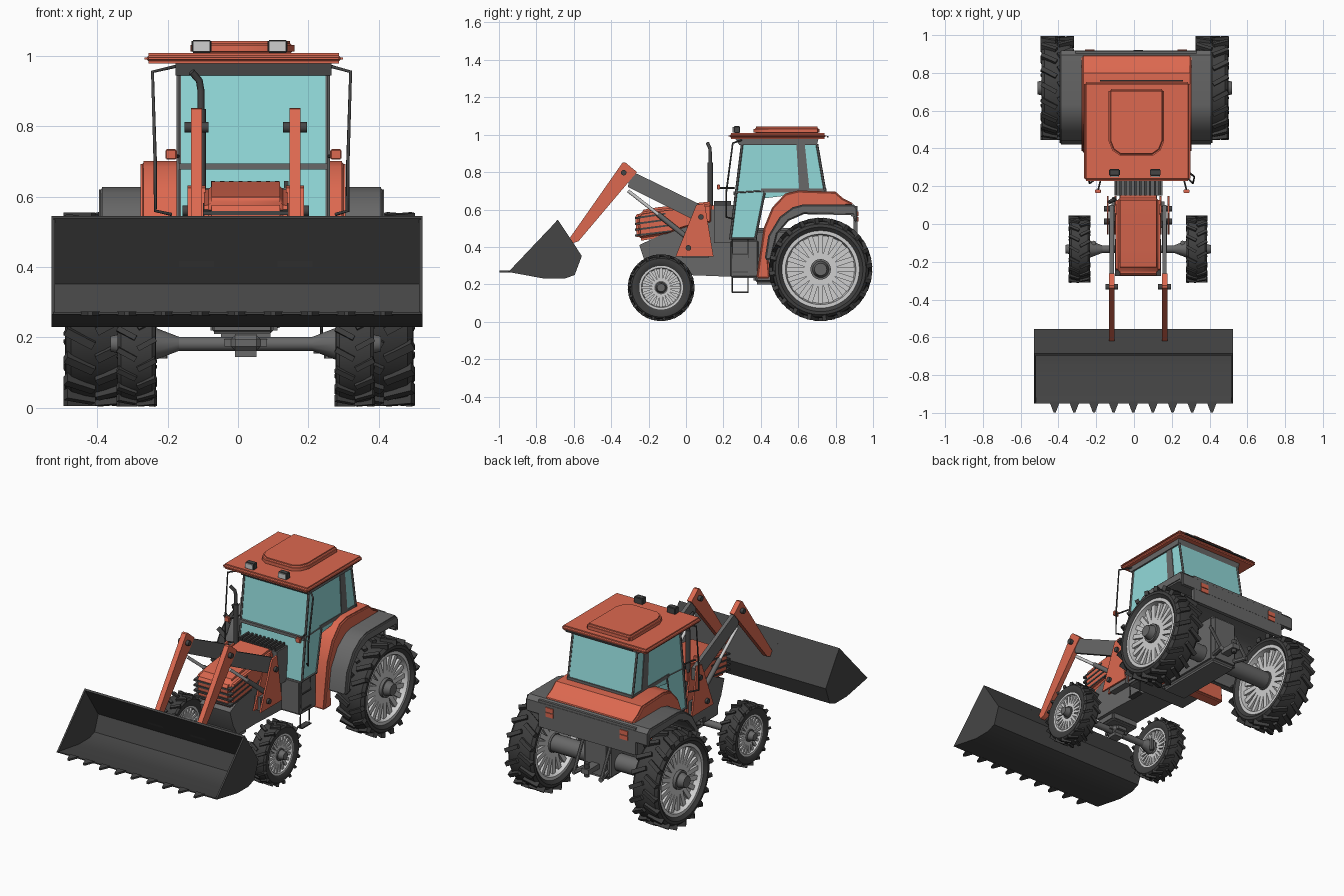
import bpy, bmesh, math
from mathutils import Matrix, Vector

if "Cube" in bpy.data.objects:
    bpy.data.objects.remove(bpy.data.objects["Cube"])


def material(name, r, g, b):
    m = bpy.data.materials.new(name)
    m.use_nodes = True
    m.diffuse_color = (r, g, b, 1)
    m.node_tree.nodes["Principled BSDF"].inputs["Base Color"].default_value = (r, g, b, 1)
    return m


ORANGE = material("orange_paint", 0.72, 0.14, 0.08)
GREY = material("grey_metal", 0.14, 0.14, 0.14)
STEEL = material("dark_steel", 0.06, 0.06, 0.06)
RUBBER = material("tyre_rubber", 0.05, 0.05, 0.05)
GLASS = material("glass", 0.29, 0.70, 0.70)
LIGHT = material("light_grey", 0.62, 0.62, 0.62)
MID = 0.022  # centre line of the tractor body


def finish(name, bm, mat):
    bmesh.ops.recalc_face_normals(bm, faces=bm.faces)
    me = bpy.data.meshes.new(name)
    bm.to_mesh(me)
    bm.free()
    me.materials.append(mat)
    ob = bpy.data.objects.new(name, me)
    bpy.context.collection.objects.link(ob)
    return ob


def bevel_sharp(bm, width, segs=3):
    bmesh.ops.recalc_face_normals(bm, faces=bm.faces)
    edges = [e for e in bm.edges if len(e.link_faces) == 2 and e.calc_face_angle() > 0.8]
    bmesh.ops.bevel(bm, geom=edges, offset=width, segments=segs, affect='EDGES', clamp_overlap=True)


def prism(name, pts, a, b, mat, bevel=0, axis='X'):
    """Outline in (y, z) swept along x, or in (x, y) swept along z."""
    bm = bmesh.new()
    place = (lambda p: (a, p[0], p[1])) if axis == 'X' else (lambda p: (p[0], p[1], a))
    face = bm.faces.new([bm.verts.new(place(p)) for p in pts])
    ext = bmesh.ops.extrude_face_region(bm, geom=[face])
    move = Vector((b - a, 0, 0)) if axis == 'X' else Vector((0, 0, b - a))
    bmesh.ops.translate(bm, vec=move, verts=[v for v in ext["geom"] if isinstance(v, bmesh.types.BMVert)])
    if bevel:
        bevel_sharp(bm, bevel)
    return finish(name, bm, mat)


def box(name, x, y, z, mat, bevel=0):
    return prism(name, [(y[0], z[0]), (y[1], z[0]), (y[1], z[1]), (y[0], z[1])], x[0], x[1], mat, bevel)


def rod(name, p, q, r, mat, segs=12, r2=None):
    p, q = Vector(p), Vector(q)
    bm = bmesh.new()
    m = Matrix.Translation((p + q) / 2) @ (q - p).to_track_quat('Z', 'Y').to_matrix().to_4x4()
    bmesh.ops.create_cone(bm, cap_ends=True, segments=segs, radius1=r, radius2=r if r2 is None else r2,
                          depth=(q - p).length, matrix=m)
    return finish(name, bm, mat)


def pipe(name, pts, r, mat):
    cu = bpy.data.curves.new(name, 'CURVE')
    cu.dimensions = '3D'
    cu.bevel_depth, cu.bevel_resolution, cu.use_fill_caps = r, 1, True
    sp = cu.splines.new('POLY')
    sp.points.add(len(pts) - 1)
    for sp_pt, p in zip(sp.points, pts):
        sp_pt.co = (*p, 1)
    cu.materials.append(mat)
    ob = bpy.data.objects.new(name, cu)
    bpy.context.collection.objects.link(ob)


def lathe(name, profile, centre, mat, segs=48):
    """Closed (x, radius) loop turned about the x axis."""
    bm = bmesh.new()
    rings = []
    for i in range(segs):
        t = 2 * math.pi * i / segs
        rings.append([bm.verts.new((x, r * math.sin(t), r * math.cos(t))) for x, r in profile])
    for i in range(segs):
        a, b = rings[i], rings[(i + 1) % segs]
        for j in range(len(profile)):
            k = (j + 1) % len(profile)
            bm.faces.new((a[j], a[k], b[k], b[j]))
    bmesh.ops.translate(bm, vec=centre, verts=bm.verts)
    return finish(name, bm, mat)


def wheel(label, c, R, w, rim, hub, s, lugs):
    h = w / 2
    half = [(h * .8, rim), (h, rim + .3 * (R - rim)), (h * .98, R * .88), (h * .8, R * .93), (h * .3, R * .945)]
    lathe(label + "_tyre", half + [(-x, r) for x, r in reversed(half)], c, RUBBER, 56)
    # tread bars in a chevron pattern
    bm = bmesh.new()
    for i in range(lugs * 2):
        side = 1 if i % 2 else -1
        m = (Matrix.Translation(c) @ Matrix.Rotation(math.pi * i / lugs, 4, 'X')
             @ Matrix.Translation((side * h * .52, 0, R * .945)) @ Matrix.Rotation(side * .5, 4, 'Z')
             @ Matrix.Diagonal((w * .53, R * .085, R * .11, 1)))
        bmesh.ops.create_cube(bm, size=1, matrix=m)
    finish(label + "_tread", bm, RUBBER)
    # dished rim, raised spokes and hub
    d = h * .4
    lathe(label + "_rim", [(h * .82, rim * 1.02), (h * .82, rim * .92), (d, rim * .88), (d, hub * .5),
                           (-d, hub * .5), (-d, rim * .88), (-h * .82, rim * .92), (-h * .82, rim * 1.02)], c, LIGHT)
    bm = bmesh.new()
    for i in range(20):
        m = (Matrix.Translation(c) @ Matrix.Rotation(math.pi * i / 10, 4, 'X')
             @ Matrix.Translation((0, 0, (hub + rim * .9) / 2))
             @ Matrix.Diagonal((d * 2 + .03, rim * .13, rim * .92 - hub, 1)))
        cube = bmesh.ops.create_cube(bm, size=1, matrix=m)
    finish(label + "_spokes", bm, LIGHT)
    c = Vector(c)
    rod(label + "_hub", c - Vector((s * h * .7, 0, 0)), c + Vector((s * (h * .8), 0, 0)), hub, GREY, 20)
    rod(label + "_hub_cap", c + Vector((s * h * .8, 0, 0)), c + Vector((s * (h + .02), 0, 0)), hub * .8, GREY, 20, hub * .6)


# wheels and axles
for s, side in ((1, "left"), (-1, "right")):
    wheel("rear_" + side, (.004 + s * .41, .72, .28), .275, .17, .205, .055, s, 20)
    wheel("front_" + side, (MID + s * .31, -.133, .182), .178, .11, .115, .036, s, 18)
    rod("axle_flare_" + side, (MID + s * .19, -.133, .182), (MID + s * .255, -.133, .182), .02, GREY, 12, .045)
    rod("steering_arm_" + side, (MID + s * .235, -.1, .14), (MID + s * .235, -.1, .21), .012, GREY, 8)
rod("front_axle", (MID - .25, -.133, .182), (MID + .25, -.133, .182), .02, GREY)
rod("rear_axle", (-.36, .72, .28), (.36, .72, .28), .05, GREY, 16)
box("front_differential", (MID - .06, MID + .06), (-.19, -.075), (.145, .225), GREY, .03)
box("axle_mount", (MID - .1, MID + .08), (-.2, -.06), (.21, .28), GREY, .01)

# chassis and transmission
prism("chassis", [(-.25, .41), (-.22, .32), (-.18, .25), (.0, .25), (.38, .235), (.38, .45), (.24, .6),
                  (.1, .6), (-.1, .48)], MID - .1, MID + .1, GREY)
box("cab_floor", (-.16, .245), (.235, .39), (.235, .44), GREY, .01)
box("transmission", (MID - .09, MID + .09), (.36, .82), (.2, .5), GREY, .02)
for s in (1, -1):
    rod("hitch_link", (MID + s * .06, .78, .25), (MID + s * .09, .9, .24), .014, GREY, 8)
    rod("lift_link", (MID + s * .09, .8, .42), (MID + s * .09, .89, .25), .01, GREY, 8)
box("drawbar", (MID - .025, MID + .025), (.75, .92), (.26, .29), GREY)
rod("drawbar_pin", (MID, .9, .24), (MID, .9, .32), .015, STEEL)

# hood with nose slats
prism("hood", [(-.262, .43), (-.272, .56), (-.25, .595), (-.15, .612), (.15, .645), (.15, .52), (0, .49), (-.1, .455)],
      MID - .119, MID + .119, ORANGE, .022)
for i in range(4):
    z = .455 + i * .031
    prism("nose_slat", [(-.274, z), (-.274, z + .011), (-.08 - i * .01, z + .034), (-.08 - i * .01, z + .025)],
          MID - .122, MID + .122, STEEL)
box("cowl", (MID - .12, MID + .13), (.15, .25), (.42, .625), GREY)
for i in range(10):
    x = MID - .125 + i * .026
    box("cowl_fin", (x, x + .012), (.15, .24), (.62, .645), STEEL)
pipe("exhaust", [(-.105, .13, .6), (-.105, .13, .9), (-.11, .127, .93), (-.132, .115, .955)], .01, STEEL)
rod("exhaust_muffler", (-.105, .13, .62), (-.105, .13, .85), .014, STEEL)

# fenders and rear deck
prism("rear_fenders", [(.42, .33), (.44, .46), (.5, .56), (.57, .612), (.63, .628), (.895, .628), (.918, .605), (.918, .53),
                       (.9, .53), (.89, .57), (.63, .575), (.55, .54), (.49, .47), (.455, .33)], -.395, .415, GREY, .008)
prism("deck", [(.375, .23), (.45, .23), (.44, .35), (.47, .46), (.55, .575), (.64, .615), (.895, .62), (.89, .635),
               (.84, .66), (.8, .695), (.6, .702), (.53, .685), (.46, .61), (.415, .5), (.4, .4)], -.277, .305, ORANGE, .014)
box("rear_panel", (-.31, .33), (.895, .917), (.46, .62), GREY)
for x in (-.26, .23):
    for z in (.535, .565):
        box("tail_light", (x, x + .05), (.915, .923), (z, z + .025), ORANGE)

# cab
CAB = (-.168, .255)
prism("cab_glass", [(.237, .44), (.3, .95), (.7, .95), (.745, .7), (.42, .66), (.37, .44)], *CAB, GLASS)
prism("cab_header", [(.26, .985), (.285, .945), (.7, .945), (.71, .985)], CAB[0] - .01, CAB[1] + .01, GREY)
box("windscreen_bar", CAB, (.255, .28), (.677, .695), GREY)
box("rear_sill", (CAB[0] - .003, CAB[1] + .003), (.4, .75), (.69, .712), GREY)
for x, tag in ((CAB[0], "right"), (CAB[1], "left")):
    rod("front_pillar_" + tag, (x, .237, .44), (x, .3, .95), .007, GREY, 6)
    rod("back_pillar_" + tag, (x, .743, .7), (x, .7, .95), .007, GREY, 6)
    rod("door_sill_" + tag, (x, .237, .445), (x, .37, .445), .006, GREY, 6)
    rod("door_edge_" + tag, (x, .37, .44), (x, .42, .69), .006, GREY, 6)
    rod("door_belt_" + tag, (x, .265, .69), (x, .42, .7), .004, GREY, 6)
    prism("side_pillar_" + tag, [(.59, .95), (.635, .95), (.66, .705), (.605, .705)], x - .004, x + .004, GREY)

# roof and work lamps
box("roof", (-.266, .299), (.228, .752), (.978, 1.008), ORANGE, .012)
prism("roof_hatch", [(-.135, .715), (.16, .715), (.16, .44), (.14, .39), (.1, .362), (-.075, .362), (-.115, .39), (-.135, .44)],
      1.0, 1.043, ORANGE, .012, 'Z')
box("rear_wiper", (-.18, .26), (.755, .763), (.985, .993), STEEL)
for x in (-.132, .084):
    box("work_lamp", (x, x + .057), (.255, .29), (1.008, 1.046), STEEL, .004)
    box("work_lamp_lens", (x + .004, x + .053), (.249, .256), (1.013, 1.042), LIGHT)

# mirror rails and indicators
for s, edge, far in ((-1, -.17, -.243), (1, .258, .32)):
    pipe("mirror_rail", [(edge, .3, .972), (far, .25, .955), (far - s * .008, .215, .69),
                         (far - s * .008, .215, .56), (edge + s * .02, .25, .55)], .005, STEEL)
    a = edge + s * .02
    box("indicator", (a - .016, a + .016), (.165, .182), (.706, .735), ORANGE, .003)
    rod("indicator_arm", (edge, .26, .715), (a, .18, .715), .005, STEEL, 6)

# step ladder
for y in (.248, .332):
    rod("ladder_rail", (.235, y, .155), (.245, y, .44), .004, STEEL, 6)
for z in (.157, .265, .36):
    box("ladder_rung", (.215, .25), (.248, .332), (z - .003, z + .004), STEEL)

# loader arms
for s, side in ((1, "left"), (-1, "right")):
    x = MID + s * .14
    lo, hi = x - .015, x + .015
    prism("lower_arm_" + side, [(-.34, .85), (-.325, .852), (-.262, .8), (-.575, .43), (-.605, .42), (-.62, .45)], lo, hi, ORANGE)
    prism("upper_arm_" + side, [(-.3, .8), (-.26, .79), (.1, .615), (.1, .545), (.06, .535), (-.31, .72)], lo + .004, hi - .004, GREY)
    for k in (-.021, .021):
        prism("loader_post_" + side, [(.055, .625), (.1, .632), (.147, .35), (-.055, .35)], x + k - .005, x + k + .005, ORANGE)
    box("post_mount_" + side, (min(x, MID + s * .08), max(x, MID + s * .08)), (-.02, .12), (.34, .42), GREY)
    rod("lift_cylinder_" + side, (x, .013, .445), (x, -.15, .575), .014, GREY)
    rod("lift_piston_" + side, (x, -.14, .567), (x, -.31, .70), .009, LIGHT)
    for y, z, half in ((-.333, .797, .034), (.08, .56, .04), (.013, .395, .04)):
        rod("pivot_pin_" + side, (x - half, y, z), (x + half, y, z), .015, STEEL)
    # hooks on the inside of the bucket back
    prism("bucket_hook_" + side, [(-.655, .485), (-.645, .485), (-.59, .4), (-.605, .4)], x - .05, x + .05, STEEL)

# bucket: bent sheet, end plates and teeth
sheet = [(-.685, .545), (-.557, .352), (-.595, .25), (-.65, .23), (-.755, .23), (-.95, .266)]
inner = [(-.95, .272), (-.755, .242), (-.655, .242), (-.606, .258), (-.572, .352), (-.695, .538)]
prism("bucket_shell", sheet + inner, -.525, .52, STEEL)
for x in (-.53, .515):
    prism("bucket_end", sheet, x, x + .01, STEEL)
for i in range(9):
    x = -.42 + i * .104
    prism("bucket_tooth", [(x - .028, -.94), (x + .028, -.94), (x + .006, -.997), (x - .006, -.997)], .263, .274, STEEL, 0, 'Z')

# smooth the rounded parts, keeping hard edges
bpy.ops.object.select_all(action='DESELECT')
for ob in bpy.context.collection.objects:
    if ob.type == 'MESH':
        ob.select_set(True)
        bpy.context.view_layer.objects.active = ob
bpy.ops.object.shade_smooth_by_angle(angle=math.radians(35))
